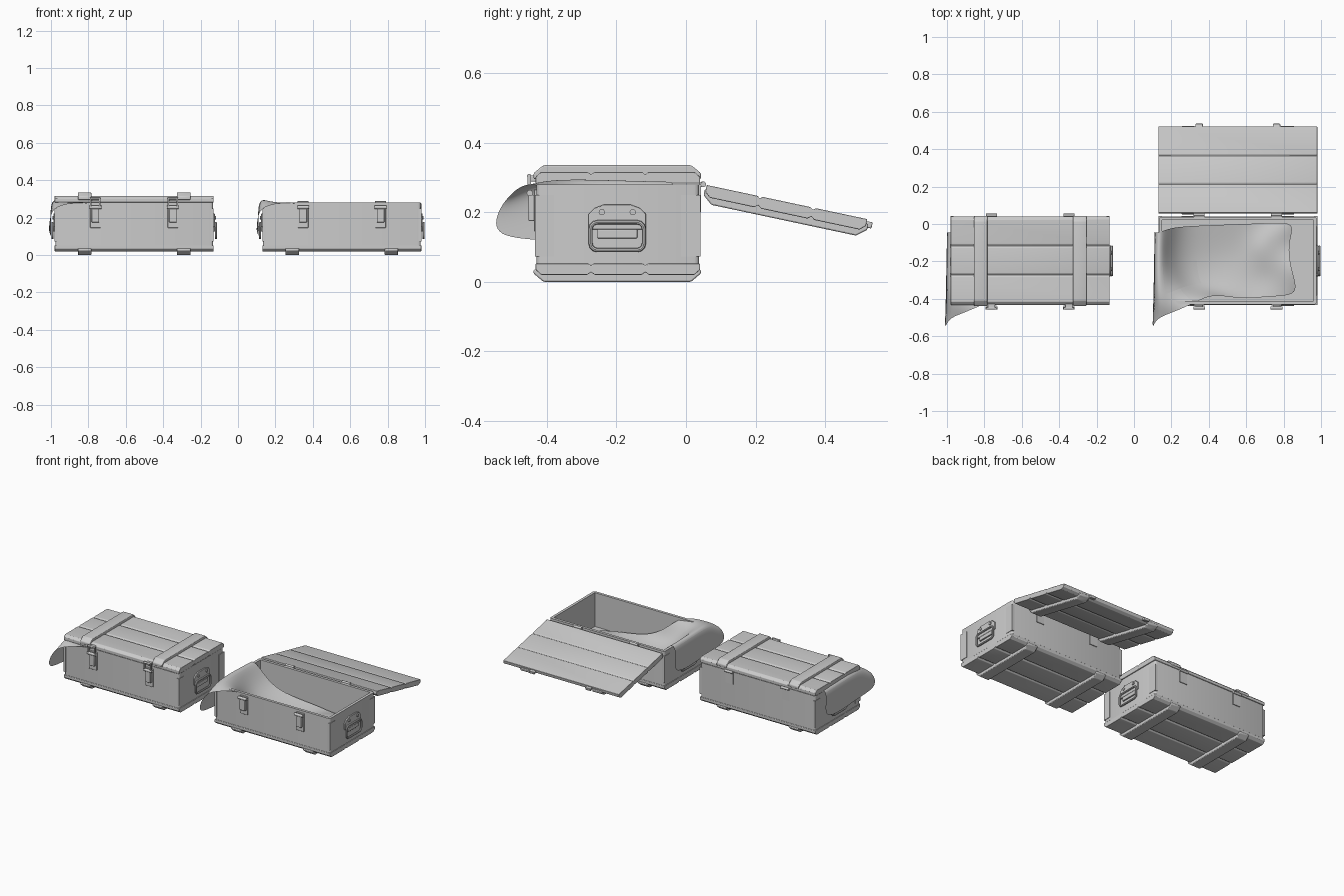
import bpy, bmesh, math
from mathutils import Matrix, Vector

if "Cube" in bpy.data.objects:
    bpy.data.objects.remove(bpy.data.objects["Cube"])

grey = bpy.data.materials.new("painted_grey")
grey.diffuse_color = (0.6, 0.6, 0.6, 1)
grey.use_nodes = True
grey.node_tree.nodes["Principled BSDF"].inputs["Base Color"].default_value = grey.diffuse_color

HX, YF, YB = 0.425, -0.432, 0.04      # half length, front and back of a crate


def add_mesh(name, bm, mat=Matrix(), bevel=0):
    bmesh.ops.recalc_face_normals(bm, faces=bm.faces)
    bm.transform(mat)
    me = bpy.data.meshes.new(name)
    bm.to_mesh(me)
    bm.free()
    me.materials.append(grey)
    ob = bpy.data.objects.new(name, me)
    bpy.context.collection.objects.link(ob)
    if bevel:
        m = ob.modifiers.new("soft_edges", 'BEVEL')
        m.width, m.segments, m.limit_method = bevel, 2, 'ANGLE'
    return ob


def extrude_x(name, pts, x0, x1, mat, bevel=0):
    """Outline of (y, z) points extruded along x."""
    bm = bmesh.new()
    a = [bm.verts.new((x0, y, z)) for y, z in pts]
    b = [bm.verts.new((x1, y, z)) for y, z in pts]
    bm.faces.new(a)
    bm.faces.new(b[::-1])
    for i in range(len(pts)):
        j = (i + 1) % len(pts)
        bm.faces.new((a[i], a[j], b[j], b[i]))
    return add_mesh(name, bm, mat, bevel)


def box(name, x0, x1, y0, y1, z0, z1, mat, bevel=0):
    return extrude_x(name, [(y0, z0), (y1, z0), (y1, z1), (y0, z1)], x0, x1, mat, bevel)


def rod(name, loc, r, length, mat):
    bm = bmesh.new()
    bmesh.ops.create_cone(bm, cap_ends=True, segments=14, radius1=r, radius2=r, depth=length,
                          matrix=Matrix.Translation(loc) @ Matrix.Rotation(math.pi / 2, 4, 'Y'))
    return add_mesh(name, bm, mat)


def panel(name, z_in, z_out, mat):
    """Three boards side by side with grooves between, chamfered long edges."""
    s = 1 if z_out > z_in else -1
    grooves = (-0.273, -0.117)
    pts = [(YF, z_in)]
    for g in grooves:
        pts += [(g - .008, z_in), (g, z_in + s * .006), (g + .008, z_in)]
    pts += [(YB, z_in), (YB, z_out - s * .014), (YB - .016, z_out)]
    for g in reversed(grooves):
        pts += [(g + .010, z_out), (g, z_out - s * .008), (g - .010, z_out)]
    pts += [(YF + .016, z_out), (YF, z_out - s * .014)]
    return extrude_x(name, pts, -HX, HX, mat, .002)


def straps(name, z_end, z_knee, z_out, mat):
    for x in (-.265, .265):
        extrude_x(name, [(YF - .006, z_end), (YF - .006, z_knee), (YF + .022, z_out),
                         (YB - .025, z_out), (YB + .003, z_knee), (YB + .003, z_end)],
                  x - .036, x + .036, mat, .004)


def body(mat):
    bm = bmesh.new()
    bmesh.ops.create_cube(bm, size=1, matrix=Matrix.Translation((0, (YF + YB) / 2, .16))
                          @ Matrix.Diagonal((2 * HX - .006, YB - YF - .004, .24, 1)))
    up = [e for e in bm.edges if abs(e.verts[0].co.z - e.verts[1].co.z) > .1]
    bmesh.ops.bevel(bm, geom=up, offset=.014, segments=3, affect='EDGES', profile=.5)
    top = max(bm.faces, key=lambda f: f.calc_center_median().z)
    bmesh.ops.inset_region(bm, faces=[top], thickness=.018)
    bmesh.ops.translate(bm, verts=list(top.verts), vec=(0, 0, 0))
    res = bmesh.ops.extrude_face_region(bm, geom=[top])
    bmesh.ops.translate(bm, verts=[v for v in res['geom'] if isinstance(v, bmesh.types.BMVert)],
                        vec=(0, 0, -.225))
    if top.is_valid:
        bm.faces.remove(top)
    add_mesh("crate_body", bm, mat)


def handle(mat):
    """End handle on the +x side: plate, rivets and swinging ring."""
    extrude_x("handle_plate", [(-.28, .15), (-.28, .195), (-.262, .212), (-.235, .222), (-.16, .222),
                               (-.133, .212), (-.115, .195), (-.115, .15)], HX - .004, HX + .006, mat, .002)
    box("handle_rest", HX - .004, HX + .006, -.255, -.14, .125, .15, mat, .002)
    for y in (-.242, -.153):
        rod("handle_rivet", (HX + .007, y, .2), .009, .009, mat)
    cu = bpy.data.curves.new("handle_ring", 'CURVE')
    cu.dimensions, cu.bevel_depth, cu.bevel_resolution = '3D', .006, 2
    pts = []
    for cy, cz, a0 in ((-.14, .152, 0), (-.255, .152, 90), (-.255, .11, 180), (-.14, .11, 270)):
        for k in range(4):
            a = math.radians(a0 + 30 * k)
            pts.append((HX + .012, cy + .019 * math.cos(a), cz + .019 * math.sin(a)))
    sp = cu.splines.new('POLY')
    sp.points.add(len(pts) - 1)
    for p, c in zip(sp.points, pts):
        p.co = (*(mat @ Vector(c)), 1)
    sp.use_cyclic_u = True
    cu.materials.append(grey)
    ob = bpy.data.objects.new("handle_ring", cu)
    bpy.context.collection.objects.link(ob)


# Cloth control net: rows run from the outer hem, over the left rim, down to the crate floor
CLOTH = [
    [(.112, -.04, .11), (.107, -.2, .10), (.105, -.38, .12), (.098, -.56, .125)],
    [(.110, -.04, .20), (.107, -.2, .20), (.106, -.40, .20), (.104, -.54, .21)],
    [(.112, -.05, .285), (.11, -.2, .295), (.11, -.40, .30), (.13, -.5, .255)],
    [(.15, -.04, .295), (.15, -.2, .295), (.16, -.40, .30), (.2, -.475, .275)],
    [(.2, -.02, .22), (.19, -.2, .20), (.24, -.36, .26), (.33, -.42, .29)],
    [(.3, -.01, .12), (.3, -.2, .10), (.32, -.33, .12), (.42, -.37, .19)],
    [(.6, 0, .10), (.6, -.15, .06), (.58, -.3, .08), (.58, -.405, .10)],
    [(.72, .005, .07), (.66, -.12, .14), (.72, -.28, .06), (.72, -.385, .09)],
    [(.87, .012, .10), (.82, -.1, .06), (.84, -.25, .12), (.89, -.385, .06)]]


def cloth(mat):
    bm = bmesh.new()
    rows = [[bm.verts.new((x - .555, y, z)) for x, y, z in r] for r in CLOTH]
    for r, q in zip(rows, rows[1:]):
        for i in range(3):
            bm.faces.new((r[i], r[i + 1], q[i + 1], q[i]))
    ob = add_mesh("cloth_liner", bm, mat)
    m = ob.modifiers.new("smooth", 'SUBSURF')
    m.levels = m.render_levels = 3


def crate(cx, opened):
    base = Matrix.Translation((cx, 0, 0))
    lid = base
    if opened:   # lid swung back about the rear top edge
        lid = (base @ Matrix.Translation((0, .06, .28)) @ Matrix.Rotation(math.radians(168), 4, 'X')
               @ Matrix.Translation((0, -.04, -.28)))
    body(base)
    panel("base_boards", .052, .02, base)
    straps("base_strap", .035, .024, 0, base)
    panel("lid_boards", .282, .316, lid)
    straps("lid_strap", .295, .312, .335, lid)
    # thin corner plates on both ends
    for s in (-1, 1):
        for y0, y1 in ((YF - .002, -.38), (-.015, YB + .002)):
            x0, x1 = sorted((s * (HX - .016), s * HX))
            box("corner_plate", x0, x1, y0, y1, .073, .25, base)
        handle(base @ Matrix.Diagonal((s, 1, 1, 1)))
    # latches in front, hinges behind
    for x in (-.207, .207):
        box("latch_plate", x - .028, x + .028, -.437, -.425, .145, .265, base, .002)
        box("latch_lever", x - .02, x + .02, -.453, -.43, .175, .25, base, .003)
        rod("latch_pin", (x, -.449, .255), .009, .062, base)
        box("latch_catch", x - .02, x + .02, -.449, -.425, .288, .306, lid, .003)
        if not opened:
            for s in (-1, 1):
                box("latch_loop", x + s * .024 - .004, x + s * .024 + .004, -.456, -.446, .25, .308, base)
            rod("latch_bar", (x, -.451, .304), .006, .056, base)
        box("hinge_plate", x - .028, x + .028, .03, .043, .2, .28, base)
        rod("hinge_knuckle", (x, .047 if not opened else .05, .28), .008, .06, base)
    cloth(base)


crate(-.555, False)
crate(.555, True)

# Turn ring curves into meshes and smooth everything, keeping sharp edges
bpy.ops.object.select_all(action='DESELECT')
rings = [o for o in bpy.data.objects if o.type == 'CURVE']
for o in rings:
    o.select_set(True)
bpy.context.view_layer.objects.active = rings[0]
bpy.ops.object.convert(target='MESH')
bpy.ops.object.select_all(action='SELECT')
bpy.ops.object.shade_smooth_by_angle(angle=math.radians(40))
